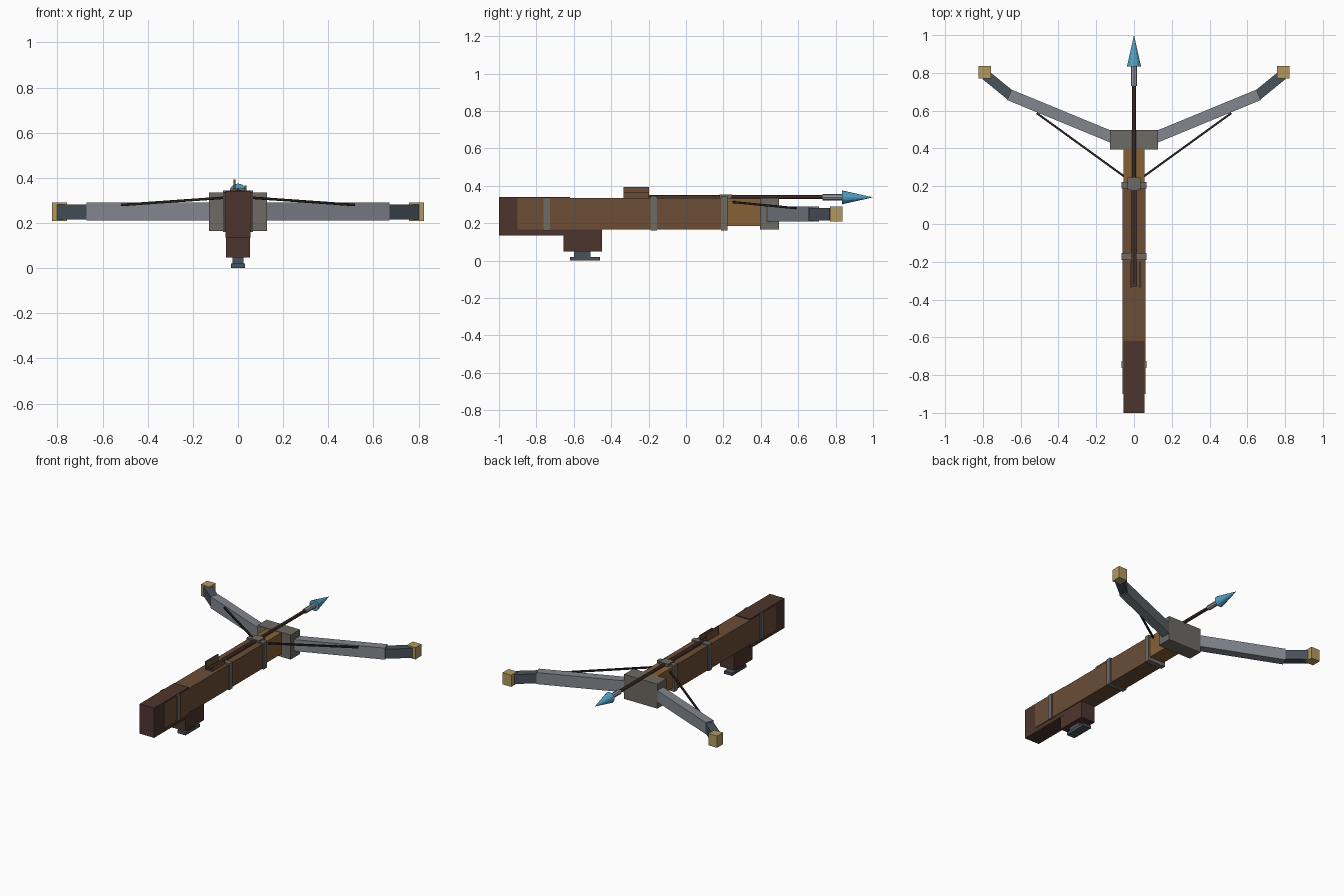
import bpy
import bmesh
import math
from mathutils import Matrix, Vector

cube = bpy.data.objects.get("Cube")
if cube:
    bpy.data.objects.remove(cube, do_unlink=True)


def material(name, rgb):
    """Flat material from display 0-255 values, converted to linear."""
    colour = [(c / 255 / 12.92 if c < 11 else ((c / 255 + 0.055) / 1.055) ** 2.4) for c in rgb] + [1]
    mat = bpy.data.materials.new(name)
    mat.use_nodes = True
    mat.diffuse_color = colour
    bsdf = mat.node_tree.nodes["Principled BSDF"]
    bsdf.inputs["Base Color"].default_value = colour
    bsdf.inputs["Roughness"].default_value = 0.8
    return mat


walnut = material("walnut", (107, 77, 54))
dark_wood = material("dark wood", (77, 53, 45))
ochre_wood = material("ochre wood", (135, 97, 54))
steel = material("steel", (130, 135, 143))
dark_steel = material("dark steel", (72, 82, 92))
iron = material("iron", (110, 106, 99))
brass = material("brass", (178, 153, 96))
cord = material("cord", (38, 34, 32))
blue = material("blue crystal", (82, 160, 196))
silver = material("silver", (146, 151, 160))


def finish(name, bm, mat):
    mesh = bpy.data.meshes.new(name)
    bm.to_mesh(mesh)
    bm.free()
    mesh.materials.append(mat)
    obj = bpy.data.objects.new(name, mesh)
    bpy.context.collection.objects.link(obj)
    return obj


def box(name, x, y, z, mat):
    """Axis-aligned box given as (low, high) ranges."""
    ranges = (x, y, z)
    bm = bmesh.new()
    centre = Matrix.Translation([(a + b) / 2 for a, b in ranges])
    size = Matrix.Diagonal([b - a for a, b in ranges] + [1])
    bmesh.ops.create_cube(bm, size=1, matrix=centre @ size)
    return finish(name, bm, mat)


def beam(name, start, end, width, height, mat):
    """Square-ended bar between two points."""
    a, b = Vector(start), Vector(end)
    d = b - a
    turn = d.to_track_quat('X', 'Z').to_matrix().to_4x4()
    bm = bmesh.new()
    bmesh.ops.create_cube(bm, size=1, matrix=Matrix.Translation((a + b) / 2) @ turn
                          @ Matrix.Diagonal((d.length, width, height, 1)))
    return finish(name, bm, mat)


def rod(name, y0, y1, z, r0, r1, sides, mat):
    """Cylinder or cone lying along y."""
    bm = bmesh.new()
    bmesh.ops.create_cone(bm, cap_ends=True, segments=sides, radius1=r0, radius2=r1, depth=y1 - y0,
                          matrix=Matrix.Translation((0, (y0 + y1) / 2, z))
                          @ Matrix.Rotation(-math.pi / 2, 4, 'X'))
    return finish(name, bm, mat)


def half(w):
    return (-w, w)


# Stock, butt and fore end
box("stock", half(0.06), (-0.9, 0.19), (0.165, 0.335), walnut)
box("butt", half(0.056), (-1.0, -0.62), (0.135, 0.341), dark_wood)
box("fore_stock", half(0.056), (0.18, 0.41), (0.185, 0.332), ochre_wood)
box("arrow_rail", half(0.015), (-0.33, 0.24), (0.33, 0.346), dark_wood)

# Grip with neck and foot plate
box("grip", half(0.054), (-0.655, -0.45), (0.048, 0.166), dark_wood)
box("grip_neck", half(0.025), (-0.6, -0.51), (0.015, 0.05), dark_steel)
box("foot_plate", half(0.031), (-0.62, -0.46), (0.0, 0.02), dark_steel)

# Iron bands around the stock and the nut that holds the string
for name, y, top in (("rear", -0.744, 0.337), ("middle", -0.172, 0.344), ("front", 0.205, 0.344)):
    box(name + "_band", half(0.067), (y - 0.018, y + 0.018), (0.16, top), iron)
box("string_nut", half(0.034), (0.18, 0.245), (0.32, 0.352), iron)

# Bow: centre block, limbs, tips and string
box("bow_block", half(0.128), (0.395, 0.497), (0.165, 0.335), iron)
for side, s in (("left", 1), ("right", -1)):
    beam(side + "_limb", (s * 0.09, 0.449, 0.25), (s * 0.66, 0.684, 0.25), 0.06, 0.08, steel)
    beam(side + "_outer_limb", (s * 0.65, 0.678, 0.248), (s * 0.785, 0.788, 0.248), 0.054, 0.066, dark_steel)
    x = sorted((s * 0.757, s * 0.824))
    box(side + "_limb_tip", x, (0.77, 0.836), (0.209, 0.29), brass)
    beam(side + "_string", (s * 0.03, 0.236, 0.314), (s * 0.515, 0.587, 0.28), 0.011, 0.011, cord)

# Arrow: shaft, collar, head and feathers
rod("arrow_shaft", -0.32, 0.75, 0.339, 0.011, 0.011, 8, dark_wood)
rod("arrow_collar", 0.73, 0.84, 0.338, 0.017, 0.017, 8, silver)
rod("arrow_head", 0.835, 1.0, 0.338, 0.037, 0.0, 12, blue)
box("tall_feather", (-0.019, -0.011), (-0.335, -0.198), (0.33, 0.392), walnut)
box("short_feather", (0.029, 0.037), (-0.335, -0.198), (0.33, 0.365), walnut)
